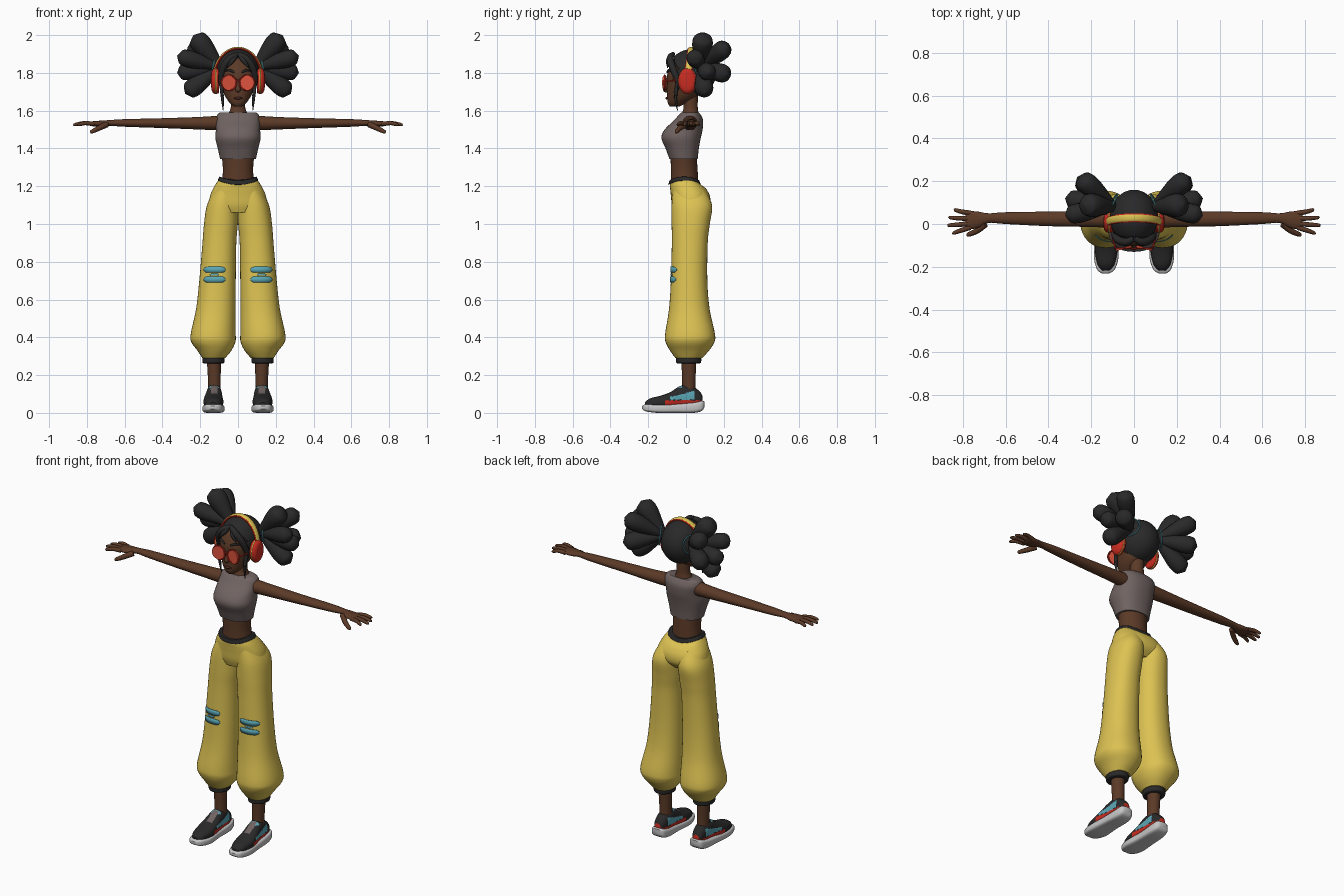
import bpy, bmesh, math
from mathutils import Vector

if "Cube" in bpy.data.objects:
    bpy.data.objects.remove(bpy.data.objects["Cube"])


def material(name, r, g, b):
    m = bpy.data.materials.new(name)
    m.use_nodes = True
    m.diffuse_color = (r, g, b, 1)
    m.node_tree.nodes["Principled BSDF"].inputs["Base Color"].default_value = (r, g, b, 1)
    return m


SKIN = material("brown skin", .105, .042, .02)
BLACK = material("soft black", .022, .022, .023)
YELLOW = material("yellow cloth", .72, .54, .085)
TAUPE = material("taupe cloth", .16, .125, .12)
CYAN = material("cyan", .1, .38, .46)
RED = material("red", .58, .025, .015)
LENS = material("orange red lens", .72, .085, .045)
SOLE = material("pale grey rubber", .56, .56, .56)
LIP = material("dark lip", .07, .02, .013)


def finish(name, bm, mats, mirror=False, angle=40):
    bmesh.ops.recalc_face_normals(bm, faces=bm.faces)
    me = bpy.data.meshes.new(name)
    bm.to_mesh(me)
    bm.free()
    ob = bpy.data.objects.new(name, me)
    bpy.context.collection.objects.link(ob)
    for m in mats:
        me.materials.append(m)
    bpy.ops.object.select_all(action='DESELECT')
    ob.select_set(True)
    bpy.context.view_layer.objects.active = ob
    bpy.ops.object.shade_smooth_by_angle(angle=math.radians(angle))
    if mirror:
        ob.modifiers.new("mirror", 'MIRROR').use_mirror_merge = False
    return ob


def smooth_rows(rows, sub):
    """Catmull-Rom interpolation of tuples."""
    out = []
    for i in range(len(rows) - 1):
        a, b, c, d = (rows[max(0, min(len(rows) - 1, i + k))] for k in (-1, 0, 1, 2))
        for s in range(sub):
            t = s / sub
            out.append(tuple(.5 * (2 * q + (r - p) * t + (2 * p - 5 * q + 4 * r - w) * t * t
                                   + (3 * q - p - 3 * r + w) * t ** 3)
                             for p, q, r, w in zip(a, b, c, d)))
    return out + [tuple(rows[-1])]


def skin_rings(rings):
    bm = bmesh.new()
    loops = [[bm.verts.new(p) for p in ring] for ring in rings]
    n = len(loops[0])
    for a, b in zip(loops, loops[1:]):
        for i in range(n):
            bm.faces.new((a[i], a[(i + 1) % n], b[(i + 1) % n], b[i]))
    bm.faces.new(loops[0])
    bm.faces.new(loops[-1])
    return bm


def loft(name, rows, mats, axis='z', power=2, sides=32, sub=5, mirror=False, bend=None):
    """Rows are (position, low u, high u, low v, high v) across the given axis."""
    order = {'z': (1, 2, 0), 'y': (1, 0, 2), 'x': (0, 1, 2)}[axis]
    rings = []
    for s, u0, u1, v0, v1 in smooth_rows(rows, sub):
        ring = []
        for i in range(sides):
            a = math.tau * i / sides
            c, d = math.cos(a), math.sin(a)
            u = (u0 + u1) / 2 + (u1 - u0) / 2 * math.copysign(abs(c) ** (2 / power), c)
            v = (v0 + v1) / 2 + (v1 - v0) / 2 * math.copysign(abs(d) ** (2 / power), d)
            p = {'z': (u, v, s), 'y': (u, s, v), 'x': (s, u, v)}[axis]
            ring.append(bend(Vector(p)) if bend else Vector(p))
        rings.append(ring)
    return finish(name, skin_rings(rings), mats, mirror)


def tube(name, pts, radii, mat, flat=(1, 1), ref=(0, 0, 1), sides=14, sub=5, mirror=True):
    """Tapered tube along a smooth path, optionally flattened."""
    rows = smooth_rows([(*p, r) for p, r in zip(pts, radii)], sub)
    ref, rings = Vector(ref), []
    for i, row in enumerate(rows):
        t = Vector(rows[min(i + 1, len(rows) - 1)][:3]) - Vector(rows[max(i - 1, 0)][:3])
        u = t.cross(ref).normalized()
        v = u.cross(t).normalized()
        r = max(row[3], .0005)
        rings.append([Vector(row[:3]) + u * (math.cos(math.tau * k / sides) * r * flat[0])
                      + v * (math.sin(math.tau * k / sides) * r * flat[1]) for k in range(sides)])
    return finish(name, skin_rings(rings), [mat], mirror)


def paint(ob, rule):
    for f in ob.data.polygons:
        f.material_index = rule(f.center, f.normal)


# Torso, neck and crop top
loft("waist", [(1.19, -.09, .09, -.08, .065), (1.28, -.08, .08, -.08, .062),
               (1.37, -.087, .087, -.082, .055)], [SKIN])
loft("crop_top", [(1.345, -.095, .095, -.088, .062), (1.4, -.107, .107, -.108, .068),
                  (1.455, -.12, .12, -.13, .078), (1.5, -.117, .117, -.113, .088),
                  (1.55, -.116, .116, -.062, .09), (1.578, -.11, .11, -.038, .078),
                  (1.59, -.095, .095, -.025, .068)], [TAUPE], power=2.3, sides=48)
loft("neck", [(1.57, -.06, .06, -.03, .07), (1.595, -.045, .045, -.018, .065),
              (1.63, -.037, .037, -.012, .062), (1.72, -.038, .038, -.015, .065)], [SKIN])

# Arms and hands
loft("arms", [(.085, -.02, .06, 1.495, 1.575), (.2, -.014, .06, 1.5, 1.567),
              (.4, -.01, .058, 1.508, 1.56), (.6, 0, .055, 1.515, 1.555),
              (.68, .005, .05, 1.52, 1.55), (.73, -.018, .058, 1.515, 1.547),
              (.775, -.024, .06, 1.518, 1.543), (.787, -.015, .052, 1.523, 1.538)],
     [SKIN], axis='x', sides=24, mirror=True)
for label, y, tip_x, tip_y in (("little", .051, .842, .066), ("ring", .026, .865, .03),
                               ("middle", .002, .87, -.006), ("index", -.016, .848, -.042)):
    mid = ((.77 + tip_x) / 2, (y + tip_y) / 2 - .001, 1.534)
    tube(label + "_fingers", [(.765, y, 1.53), mid, (tip_x - .005, tip_y, 1.526), (tip_x, tip_y, 1.525)],
         [.012, .011, .008, .002], SKIN, sides=10)
tube("thumbs", [(.695, .0, 1.527), (.735, -.032, 1.508), (.775, -.05, 1.488), (.782, -.053, 1.484)],
     [.016, .014, .01, .002], SKIN, sides=10)


# Baggy trousers with a dipped waistband
def dip(p):
    if p.z > 1.19:
        p.z -= .022 * max(0, 1 - (p.x / .1) ** 2) * min(1, (p.z - 1.19) / .04)
    return p


loft("hips", [(1.06, -.11, .11, -.062, .09), (1.1, -.15, .15, -.075, .125),
              (1.15, -.147, .147, -.08, .126), (1.2, -.125, .125, -.085, .098),
              (1.24, -.098, .098, -.086, .07)], [YELLOW], power=2.3, sides=48, bend=dip)
LEG = [(1.18, .002, .125, -.07, .1), (1.1, 0, .164, -.076, .138), (1, .001, .18, -.076, .126),
       (.9, .009, .188, -.075, .115), (.7, .012, .205, -.08, .113), (.55, .013, .222, -.09, .125),
       (.42, .012, .25, -.11, .153), (.375, .014, .247, -.108, .15),
       (.33, .035, .215, -.085, .122), (.29, .068, .188, -.056, .085)]
loft("trouser_legs", LEG, [YELLOW], power=2.2, sides=40, mirror=True)
loft("waistband", [(1.228, -.105, .105, -.091, .077), (1.233, -.106, .106, -.092, .077),
                   (1.25, -.099, .099, -.089, .071), (1.252, -.094, .094, -.085, .068)],
     [BLACK], power=2.3, sides=48, bend=dip)
loft("ankle_cuffs", [(.262, .08, .18, -.045, .072), (.268, .072, .188, -.052, .08),
                     (.295, .072, .188, -.052, .08), (.302, .08, .18, -.045, .072)],
     [BLACK], mirror=True)
loft("ankles", [(.06, .09, .162, -.025, .055), (.15, .092, .158, -.02, .05),
                (.28, .09, .165, -.025, .055)], [SKIN], mirror=True)


# Knee patches laid on the trouser surface
def leg_front(x, z):
    rows = smooth_rows(LEG, 5)
    z0, x0, x1, y0, y1 = min(rows, key=lambda r: abs(r[0] - z))
    u = min(1, abs((2 * x - x0 - x1) / (x1 - x0)))
    return (y0 + y1) / 2 - (y1 - y0) / 2 * (1 - u ** 2.2) ** (1 / 2.2) - .004


def patch(name, x0, x1, z, half):
    bm, n = bmesh.new(), 24
    cols = []
    for i in range(n + 1):
        s = 2 * i / n - 1
        x, h = x0 + (x1 - x0) * i / n, half * (1 - .8 * abs(s) ** 8)
        cols.append([bm.verts.new((x, leg_front(x, z), z + k * h)) for k in (-1, 0, 1)])
    for a, b in zip(cols, cols[1:]):
        for k in range(2):
            bm.faces.new((a[k], b[k], b[k + 1], a[k + 1]))
    ob = finish(name, bm, [CYAN], True)
    ob.modifiers.new("thickness", 'SOLIDIFY').thickness = .003


patch("upper_knee_patches", .066, .182, .758, .016)
patch("lower_knee_patches", .066, .182, .706, .016)
patch("knee_patch_links", .1, .15, .732, .005)

# Trainers
loft("soles", [(-.232, .118, .148, .02, .036), (-.212, .09, .173, .008, .046), (-.15, .072, .188, 0, .045),
               (-.05, .078, .182, 0, .048), (.04, .078, .176, 0, .056), (.083, .085, .168, .01, .064),
               (.097, .1, .153, .028, .06)], [SOLE], axis='y', power=4, mirror=True)
uppers = loft("shoe_uppers", [(-.218, .115, .148, .02, .055), (-.19, .092, .17, .02, .077),
                              (-.13, .078, .182, .02, .092), (-.08, .08, .18, .02, .112),
                              (-.04, .083, .172, .02, .138), (0, .085, .168, .02, .15),
                              (.04, .086, .165, .02, .138), (.074, .095, .158, .03, .112),
                              (.087, .108, .147, .035, .09)],
              [BLACK, CYAN, RED, TAUPE], axis='y', power=2.4, sides=64, sub=8, mirror=True)


def shoe_colour(c, n):
    if c.z < .066 and -.11 < c.y:
        return 2
    if abs(c.x - .126) < .018 and -.1 < c.y < -.025:
        return 3
    if -.085 < c.y < .045 and .07 < c.z < .105 + c.y * .25:
        return 1
    return 1 if c.z > .132 and -.045 < c.y < -.02 else 0


paint(uppers, shoe_colour)

# Head and face
loft("head", [(1.622, -.02, .02, -.085, -.035), (1.64, -.043, .043, -.096, 0), (1.68, -.07, .07, -.1, .06),
              (1.74, -.09, .09, -.1, .1), (1.8, -.098, .098, -.098, .12), (1.86, -.083, .083, -.07, .11),
              (1.895, -.05, .05, -.03, .08), (1.905, -.02, .02, 0, .05)], [SKIN], power=2.2)
tube("nose", [(0, -.092, 1.76), (0, -.107, 1.722), (0, -.106, 1.708), (0, -.09, 1.703)],
     [.006, .012, .013, .004], SKIN, ref=(0, 1, 0), mirror=False)
tube("lips", [(-.026, -.091, 1.668), (0, -.1, 1.666), (.026, -.091, 1.668)], [.002, .009, .002],
     LIP, flat=(1, .8), mirror=False)
tube("eyebrows", [(.02, -.099, 1.803), (.05, -.09, 1.815), (.078, -.068, 1.805)], [.005, .006, .002], BLACK)

# Round tinted glasses
tube("lenses", [(.047, -.117, 1.748), (.049, -.109, 1.748)], [.039, .039], LENS, sides=32, sub=1)
bm = bmesh.new()
N = 32
rims = [[Vector((.048 + (.04 + .004 * math.cos(b)) * math.cos(a), -.113 + .004 * math.sin(b),
                 1.748 + (.04 + .004 * math.cos(b)) * math.sin(a)))
         for b in (math.tau * k / 8 for k in range(8))] for a in (math.tau * i / N for i in range(N + 1))]
finish("lens_rims", skin_rings(rims), [RED], True)
bm.free()
tube("glasses_bridge", [(-.012, -.113, 1.755), (0, -.116, 1.76), (.012, -.113, 1.755)], [.004] * 3, RED, mirror=False)
tube("glasses_temples", [(.087, -.112, 1.755), (.098, -.07, 1.76), (.105, 0, 1.77)], [.004] * 3, RED)

# Hair cap opened around the face
bm = bmesh.new()
bmesh.ops.create_uvsphere(bm, u_segments=80, v_segments=60, radius=1)
for v in bm.verts:
    v.co = Vector((v.co.x * .112, .03 + v.co.y * .13, 1.8 + v.co.z * .125))
gone = []
for f in bm.faces:
    c = f.calc_center_median()
    face_opening = c.y < -.015 and c.z < 1.885 - 7 * c.x ** 2 and abs(c.x) < .092
    if face_opening or (c.z < 1.71 and c.y < .03):
        gone.append(f)
bmesh.ops.delete(bm, geom=gone, context='FACES')
cap = finish("hair_cap", bm, [BLACK])
cap.modifiers.new("thickness", 'SOLIDIFY').thickness = .008
tube("fringe_locks", [(0, -.068, 1.9), (.04, -.084, 1.878), (.077, -.072, 1.83), (.092, -.045, 1.76),
                      (.09, -.04, 1.71)], [.012, .018, .018, .014, .002], BLACK)
tube("short_fringe_locks", [(.01, -.07, 1.895), (.03, -.093, 1.865), (.06, -.098, 1.825)], [.012, .013, .001], BLACK)
tube("loose_strands", [(.09, -.042, 1.76), (.084, -.055, 1.68), (.078, -.045, 1.6)], [.01, .009, .002], BLACK)

# Bunches made of teardrop lobes, held by thin ties
root = Vector((.09, .08, 1.83))
lobes = [((.235, .09, 2.0), .062), ((.255, .22, 1.945), .056), ((.322, .04, 1.89), .052),
         ((.265, .22, 1.79), .056), ((.322, .12, 1.8), .052), ((.28, .1, 1.69), .056)]
for i, (tip, size) in enumerate(lobes):
    steps = [k / 12 for k in range(13)]
    tube("hair_lobes_%d" % (i + 1), [root.lerp(Vector(tip), t) for t in steps],
         [size * (.3 + .95 * t) * math.sqrt(1 - t ** 5) for t in steps], BLACK, sides=20, sub=2)
bpy.ops.mesh.primitive_torus_add(major_segments=40, minor_segments=8, major_radius=.054, minor_radius=.004)
tie = bpy.context.object
tie.name = "hair_ties"
turn = Vector((.85, .5, .1)).to_track_quat('Z', 'Y').to_matrix().to_4x4()
turn.translation = (.105, .093, 1.83)
tie.data.transform(turn)
tie.location = (0, 0, 0)
tie.data.materials.append(CYAN)
bpy.ops.object.shade_smooth_by_angle()
tie.modifiers.new("mirror", 'MIRROR')

# Headphones
arc = [math.pi * k / 16 for k in range(17)]
for label, radius, wide, mat in (("inner", .127, .021, RED), ("outer", .131, .016, YELLOW)):
    tube("headband_" + label, [(radius * math.cos(a), .005 + .024 * math.sin(a), 1.765 + (radius + .036) * math.sin(a))
                               for a in arc], [wide] * 17, mat, flat=(.35, 1), ref=(0, 1, 0), mirror=False)
tube("ear_cups", [(.1, .008, 1.757), (.104, .008, 1.757), (.125, .008, 1.757), (.138, .008, 1.757), (.142, .008, 1.757)],
     [.05, .062, .064, .05, .03], RED, flat=(.75, 1.05), sides=32)
tube("ear_cup_rings", [(.112, .008, 1.757), (.115, .008, 1.757), (.12, .008, 1.757), (.123, .008, 1.757)],
     [.06, .066, .066, .06], YELLOW, flat=(.75, 1.05), sides=32)
